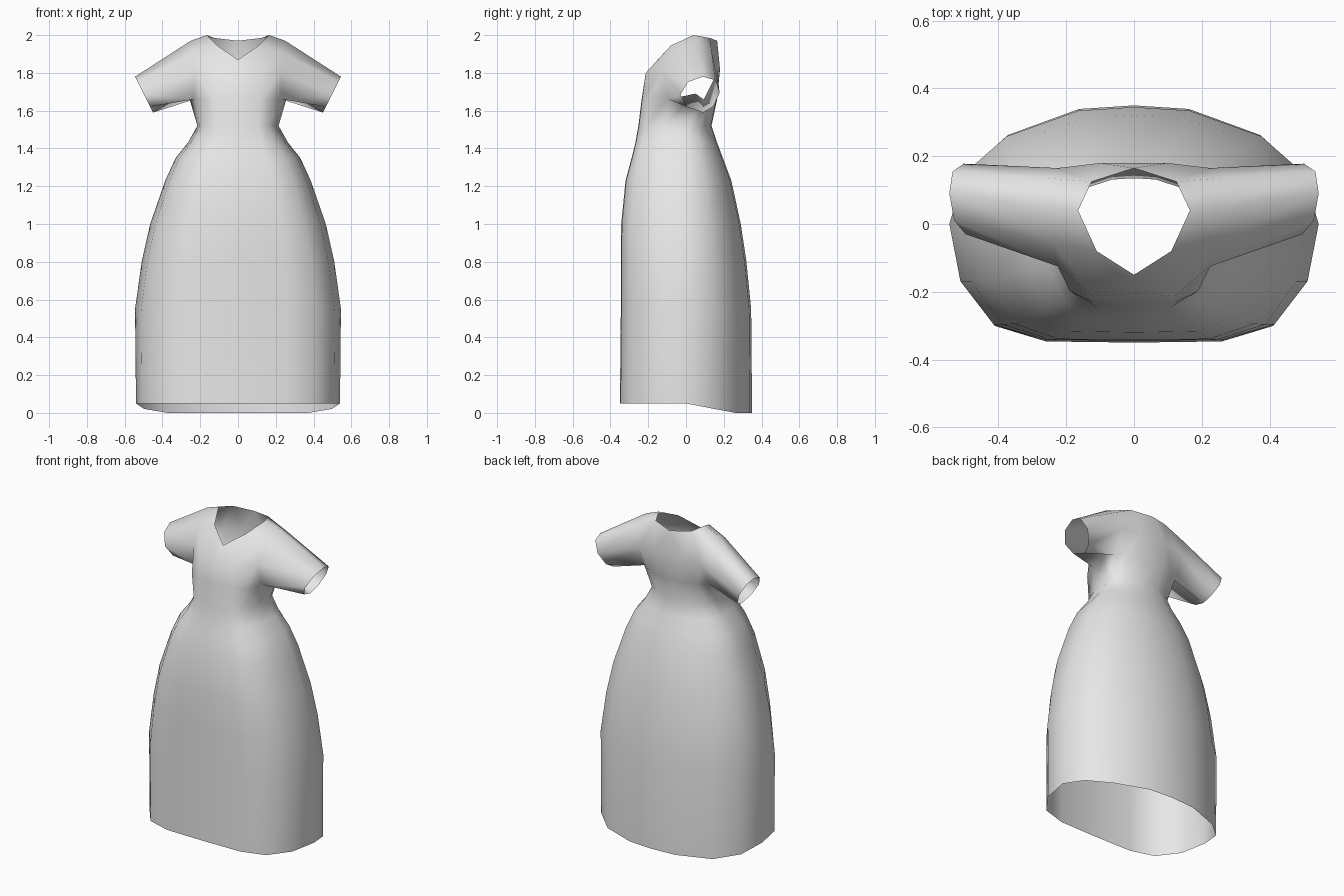
import bpy
import bmesh

cube = bpy.data.objects.get("Cube")
if cube:
    bpy.data.objects.remove(cube)

cloth = bpy.data.materials.new("light grey cloth")
cloth.use_nodes = True
grey = (0.8, 0.8, 0.8, 1)
cloth.diffuse_color = grey
shader = cloth.node_tree.nodes["Principled BSDF"]
shader.inputs["Base Color"].default_value = grey
shader.inputs["Roughness"].default_value = 0.8

# Half cross-section, from front centre round the side to back centre
SECTION = [(0, -1), (.48, -.99), (.76, -.86), (.94, -.49), (1, 0),
           (.92, .43), (.69, .75), (.3, .97), (0, 1)]

# Height, half width, front y, side y, back y, from hem to underarm
ROWS = [(.05, .54, -.35, 0, .35), (.55, .545, -.345, 0, .345),
        (.8, .51, -.345, 0, .32), (1, .465, -.343, 0, .29),
        (1.23, .385, -.32, 0, .24), (1.35, .33, -.288, 0, .195),
        (1.43, .265, -.268, 0, .165), (1.52, .215, -.252, .01, .135),
        (1.66, .25, -.235, .04, .165)]

bm = bmesh.new()


def point(x, y, z):
    return bm.verts.new((x, y, z))


def bridge(a, b):
    """Join two equally long strips of points with quads."""
    for i in range(len(a) - 1):
        bm.faces.new((a[i], a[i + 1], b[i + 1], b[i]))


# Skirt and lower bodice
rings = []
for row, (z, width, front, side, back) in enumerate(ROWS):
    ring = []
    for sx, t in SECTION:
        y = side + (t * (back - side) if t > 0 else -t * (front - side))
        drop = .05 * min(1, max(0, y) / .26) if row == 0 else 0
        ring.append(point(sx * width, y, z - drop))
    rings.append(ring)
for low, high in zip(rings, rings[1:]):
    bridge(low, high)
under = rings[-1]
under[4].co = (.265, .05, 1.69)

# Chest and upper back
chest = [point(0, -.205, 1.8), point(.12, -.213, 1.8), point(.225, -.125, 1.8)]
upper_back = [point(.225, .165, 1.8), point(.1, .18, 1.82), point(0, .18, 1.82)]
bridge(under[:3], chest)
bm.faces.new((under[2], under[3], chest[2]))
bm.faces.new((under[5], under[6], upper_back[0]))
bridge(under[6:], upper_back)

# Shoulders and neckline
neck = [point(0, -.15, 1.87), point(.11, -.08, 1.945), point(.165, .04, 2),
        point(.125, .125, 1.985), point(0, .165, 1.97)]
shoulder = [point(.24, -.055, 1.905), point(.25, .05, 1.97), point(.25, .135, 1.92)]
bridge(chest, [neck[0], neck[1], shoulder[0]])
bridge(shoulder, neck[1:4])
bridge(upper_back, [shoulder[2], neck[3], neck[4]])

# Short sleeve, with its cuff on a slanted plane
armhole = [under[3], chest[2], *shoulder, upper_back[0], under[5], under[4]]
CUFF = [(.16, .005), (.5, -.03), (.85, .01), (1, .09),
        (.9, .155), (.55, .178), (.17, .145), (0, .09)]
cuff = [point(.45 + .095 * u, y, 1.59 + .19 * u) for u, y in CUFF]
bridge(armhole + armhole[:1], cuff + cuff[:1])

# Outward faces
bmesh.ops.recalc_face_normals(bm, faces=bm.faces[:])
bm.faces.ensure_lookup_table()
if bm.faces[0].normal.y > 0:
    bmesh.ops.reverse_faces(bm, faces=bm.faces[:])

mesh = bpy.data.meshes.new("dress")
bm.to_mesh(mesh)
bm.free()
mesh.materials.append(cloth)
mesh.shade_smooth()
dress = bpy.data.objects.new("dress", mesh)
bpy.context.collection.objects.link(dress)

# Other half
mirror = dress.modifiers.new("mirror", 'MIRROR')
mirror.use_clip = True
mirror.merge_threshold = .001
